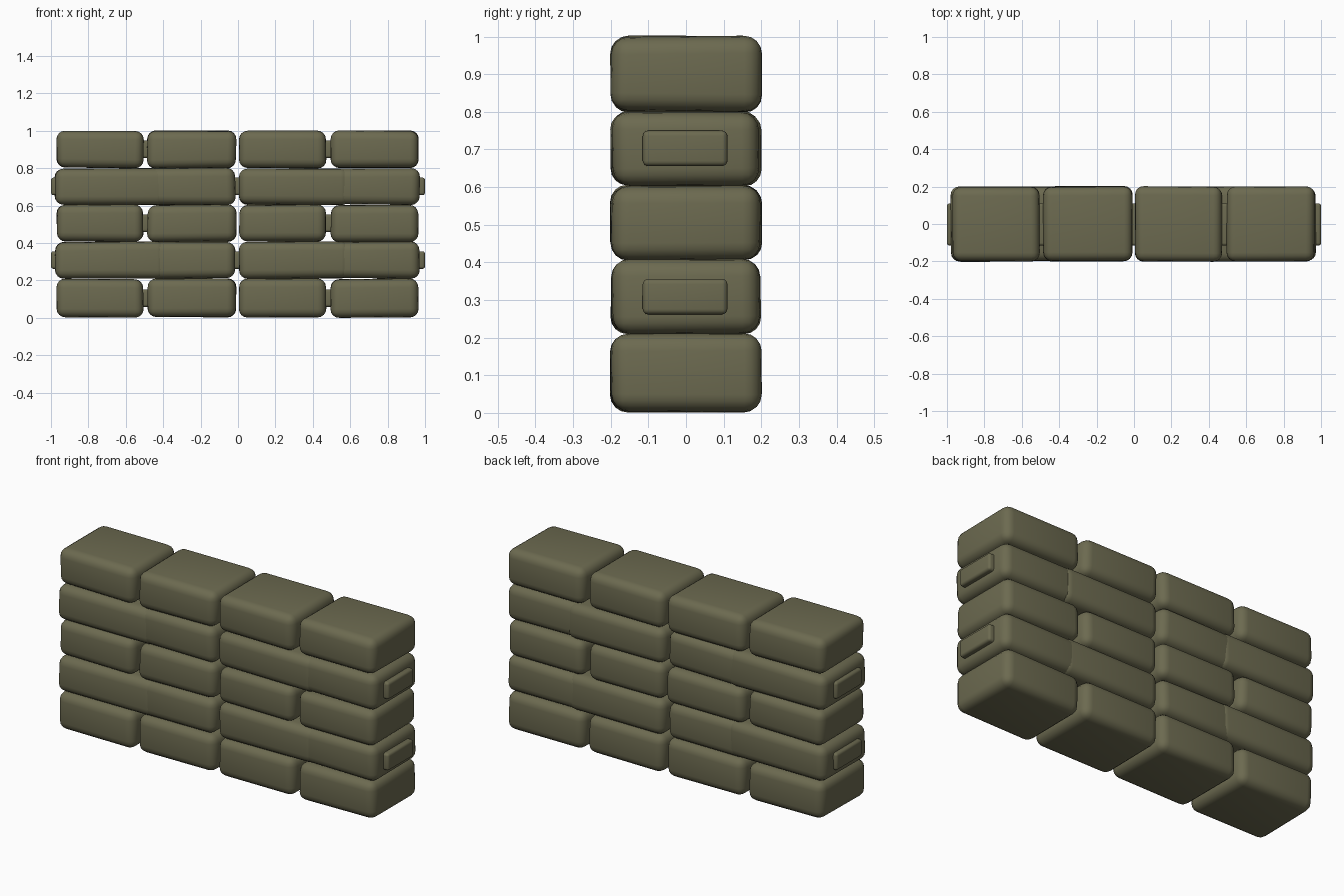
import bpy, random
from math import radians

random.seed(4)
if "Cube" in bpy.data.objects:
    bpy.data.objects.remove(bpy.data.objects["Cube"], do_unlink=True)

stone = bpy.data.materials.new("olive_stone")
stone.use_nodes = True
COLOR = (0.15, 0.144, 0.08, 1)
stone.diffuse_color = COLOR
stone.node_tree.nodes["Principled BSDF"].inputs["Base Color"].default_value = COLOR


def block(name, x, y, z, radius, wobble=0.0):
    """Rounded block between the given (low, high) limits, corners slightly uneven."""
    bpy.ops.mesh.primitive_cube_add(size=1)
    obj = bpy.context.object
    obj.name = name
    for v in obj.data.vertices:
        for axis, (low, high) in enumerate((x, y, z)):
            inward = random.uniform(0, wobble)
            v.co[axis] = low + inward if v.co[axis] < 0 else high - inward
    bevel = obj.modifiers.new("rounding", "BEVEL")
    bevel.width = radius
    bevel.segments = 4
    bevel.limit_method = "NONE"
    bpy.ops.object.modifier_apply(modifier=bevel.name)
    bpy.ops.object.shade_smooth_by_angle(angle=radians(35))
    obj.data.materials.append(stone)


DEPTH = (-0.203, 0.203)
SHORT = [(-0.972, -0.502), (-0.488, -0.006), (0.003, 0.474), (0.492, 0.969)]
LONG = [(-0.982, -0.38), (-0.49, -0.01), (0.003, 0.6), (0.49, 0.975)]
COURSES = [(0, 0.212), (0.208, 0.41), (0.404, 0.608), (0.602, 0.804), (0.798, 1.005)]

for row, (low, high) in enumerate(COURSES):
    mid = (low + high) / 2
    staggered = row % 2 == 1
    # Bricks: the staggered courses overlap in pairs to read as long bricks
    for i, span in enumerate(LONG if staggered else SHORT):
        inset = 0.004 if staggered and i % 2 else 0
        depth = (DEPTH[0] + inset, DEPTH[1] - inset)
        block(f"brick_{row + 1}_{i + 1}", span, depth, (low, high), 0.046, 0.007)
    # Small mortar plugs in the joints and at the wall ends
    joints = [(-1, -0.93), (-0.05, 0.05), (0.93, 1)] if staggered else [(-0.54, -0.45), (0.43, 0.54)]
    for i, span in enumerate(joints):
        block(f"mortar_plug_{row + 1}_{i + 1}", span, (-0.115, 0.11),
              (mid - 0.047, mid + 0.047), 0.014)
